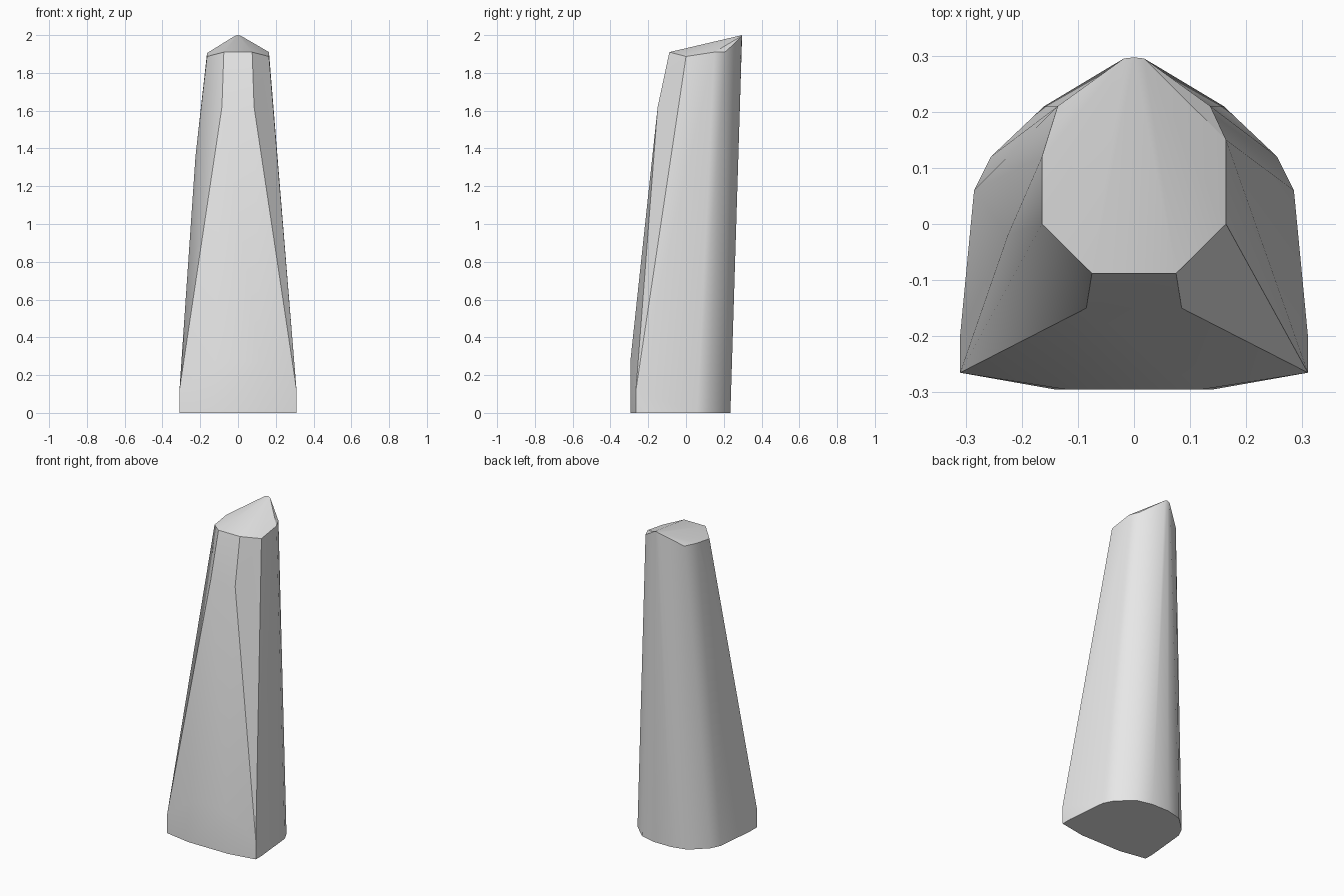
import bpy, bmesh, math

cube = bpy.data.objects.get("Cube")
if cube:
    bpy.data.objects.remove(cube, do_unlink=True)

# Plain grey stone
stone = bpy.data.materials.new("grey stone")
stone.use_nodes = True
grey = (0.8, 0.8, 0.8, 1)
stone.diffuse_color = grey
stone.node_tree.nodes["Principled BSDF"].inputs["Base Color"].default_value = grey


def mirrored(points):
    """Each point and its twin across x = 0."""
    return [(s * x, y, z) for x, y, z in points for s in (1, -1)]


# Foot of the pillar: broad front, rounded back
foot = [(0.14, -0.295), (0.31, -0.265), (0.31, -0.2), (0.285, 0.06),
        (0.255, 0.12), (0.16, 0.21), (0.06, 0.235)]
corners = mirrored([(x, y, 0) for x, y in foot])

# Low vertical skirt, then the bulges of the tapering shaft
corners += mirrored([(0.31, -0.265, 0.12), (0.12, -0.295, 0.27),
                     (0.085, -0.15, 1.62)])
corners += [(-0.225, -0.02, 1.36)]

# Slanted tip, rising to a blunt point at the back
corners += mirrored([(0.075, -0.088, 1.91), (0.164, 0.0, 1.887),
                     (0.136, 0.21, 1.912), (0.018, 0.295, 1.995)])
corners += [(0.164, 0.15, 1.91), (-0.164, 0.12, 1.905), (0, 0.297, 2)]

# Faceted skin around all the corners
bm = bmesh.new()
for p in corners:
    bm.verts.new(p)
hull = bmesh.ops.convex_hull(bm, input=bm.verts)
loose = [v for v in bm.verts if not v.link_faces]
bmesh.ops.delete(bm, geom=loose, context="VERTS")
bmesh.ops.dissolve_limit(bm, angle_limit=math.radians(0.5),
                         verts=bm.verts, edges=bm.edges)
bmesh.ops.recalc_face_normals(bm, faces=bm.faces)

mesh = bpy.data.meshes.new("stone_pillar")
bm.to_mesh(mesh)
bm.free()
mesh.materials.append(stone)
pillar = bpy.data.objects.new("stone_pillar", mesh)
bpy.context.collection.objects.link(pillar)

# Soft facets with crisp main edges
bpy.ops.object.select_all(action="DESELECT")
pillar.select_set(True)
bpy.context.view_layer.objects.active = pillar
bpy.ops.object.shade_smooth_by_angle(angle=math.radians(30))
